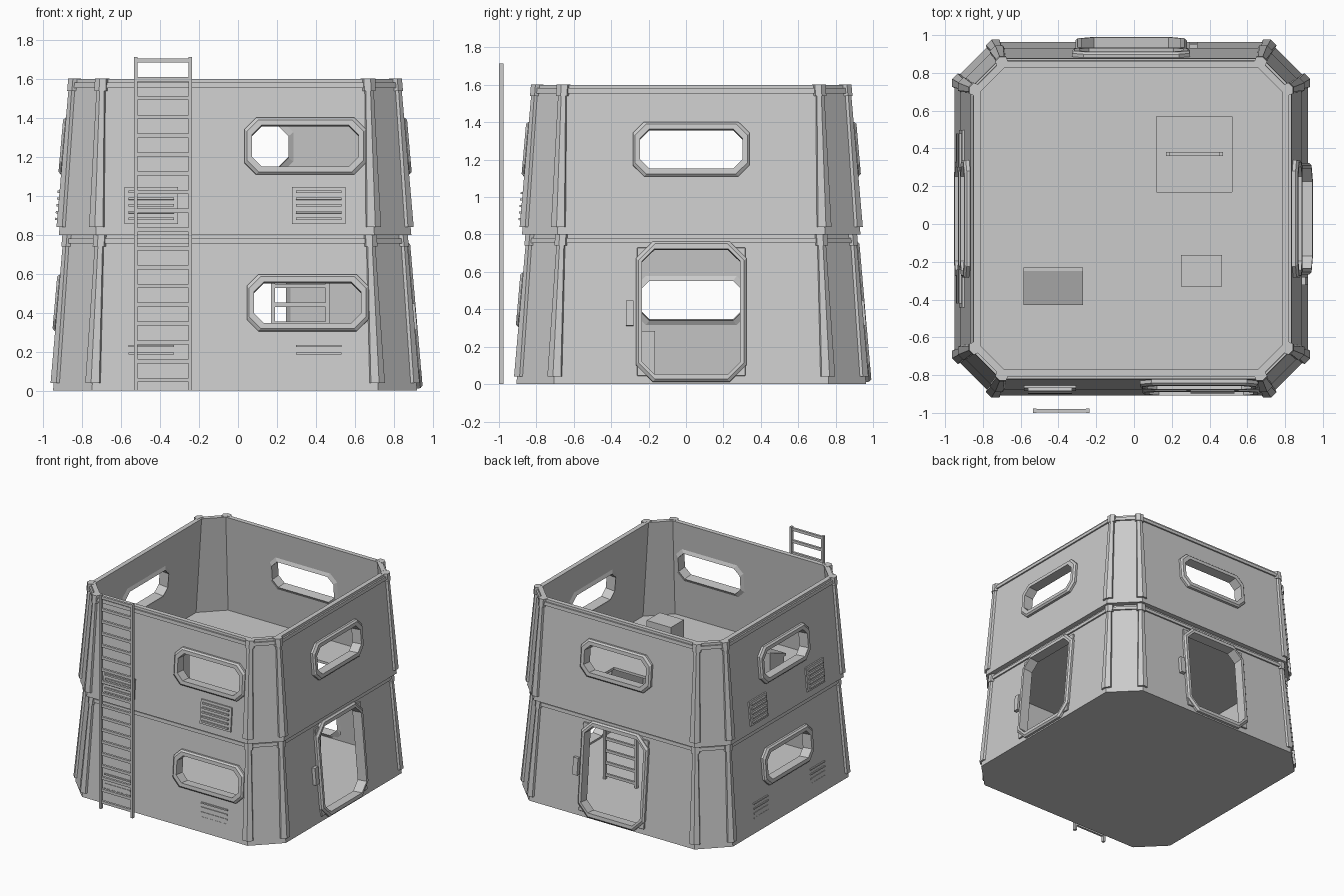
import bpy, bmesh, math
from mathutils import Vector, Matrix

if "Cube" in bpy.data.objects:
    bpy.data.objects.remove(bpy.data.objects["Cube"])

CX, CY = -0.015, 0.028
grey = bpy.data.materials.new("light_grey")
grey.diffuse_color = (0.6, 0.6, 0.6, 1)
grey.use_nodes = True
grey.node_tree.nodes["Principled BSDF"].inputs["Base Color"].default_value = grey.diffuse_color


def finish(name, bm):
    bmesh.ops.recalc_face_normals(bm, faces=bm.faces)
    me = bpy.data.meshes.new(name)
    bm.to_mesh(me)
    bm.free()
    ob = bpy.data.objects.new(name, me)
    me.materials.append(grey)
    bpy.context.collection.objects.link(ob)
    return ob


def loft(bm, rings, torus=False):
    vs = [[bm.verts.new(p) for p in r] for r in rings]
    n = len(vs[0])
    for k in range(len(vs) if torus else len(vs) - 1):
        a, b = vs[k], vs[(k + 1) % len(vs)]
        for i in range(n):
            bm.faces.new((a[i], a[(i + 1) % n], b[(i + 1) % n], b[i]))
    if not torus:
        bm.faces.new(vs[0])
        bm.faces.new(vs[-1])


def box(bm, x0, x1, y0, y1, z0, z1, m=Matrix()):
    loft(bm, [[m @ Vector((x, y, z)) for x, y in ((x0, y0), (x1, y0), (x1, y1), (x0, y1))]
              for z in (z0, z1)])


def chamfered(hu, hv, c):
    return [(hu - c, -hv), (hu, c - hv), (hu, hv - c), (hu - c, hv),
            (c - hu, hv), (-hu, hv - c), (-hu, c - hv), (c - hu, -hv)]


class Storey:
    # tapered octagon: h = half size, w = half width of the main faces
    def __init__(self, z0, h0, w0, h1, w1):
        self.z0, self.h0, self.w0, self.h1, self.w1 = z0, h0, w0, h1, w1
        self.tilt = math.atan((h0 - h1) / 0.8)

    def ring(self, z, off=0.0):
        t = (z - self.z0) / 0.8
        h = self.h0 + (self.h1 - self.h0) * t + off
        w = self.w0 + (self.w1 - self.w0) * t + off * 0.414
        return [Vector((CX + x, CY + y, z)) for x, y in chamfered(h, h, h - w)]

    # matrix placing (across, up, outward) on a wall
    def wall(self, side, u, z):
        ang = {"front": -90, "right": 0, "back": 90, "left": 180}[side]
        a = math.radians(ang)
        out, across, up = Vector((math.cos(a), math.sin(a), 0)), Vector((-math.sin(a), math.cos(a), 0)), Vector((0, 0, 1))
        h = self.h0 + (self.h1 - self.h0) * (z - self.z0) / 0.8
        n = out * math.cos(self.tilt) + up * math.sin(self.tilt)
        v = up * math.cos(self.tilt) - out * math.sin(self.tilt)
        p = Vector((CX, CY, z)) + out * h + across * u
        m = Matrix((across, v, n)).transposed().to_4x4()
        m.translation = p
        return m


lower = Storey(0.0, 0.935, 0.735, 0.865, 0.695)
upper = Storey(0.8, 0.905, 0.715, 0.835, 0.687)


def frame(name, m, outer, inner, lift, bevel):
    (hu, hv, c), (iu, iv, ic) = outer, inner
    rows = [(hu, hv, c, -0.03), (hu, hv, c, lift - bevel), (hu - bevel, hv - bevel, c, lift),
            (iu, iv, ic, lift), (iu, iv, ic, -0.05)]
    bm = bmesh.new()
    loft(bm, [[m @ Vector((u, v, n)) for u, v in chamfered(a, b, cc)] for a, b, cc, n in rows], True)
    finish(name, bm)


WIN, WIN_IN = (0.312, 0.146, 0.06), (0.274, 0.106, 0.05)
DOOR, DOOR_IN = (0.295, 0.376, 0.09), (0.262, 0.336, 0.065)
openings = {
    "lower": [("front", 0.372, 0.45, WIN, WIN_IN), ("left", 0, 0.45, WIN, WIN_IN),
              ("right", 0, 0.386, DOOR, DOOR_IN), ("back", 0, 0.386, DOOR, DOOR_IN)],
    "upper": [("front", 0.36, 1.255, WIN, WIN_IN)] +
             [(s, 0, 1.255, WIN, WIN_IN) for s in ("left", "right", "back")]}

for tag, st in (("lower", lower), ("upper", upper)):
    z0, z1 = st.z0, st.z0 + 0.8
    # hollow shell with floor
    bm = bmesh.new()
    loft(bm, [st.ring(z0), st.ring(z1), st.ring(z1, -0.037), st.ring(z0 + 0.02, -0.037)])
    shell = finish(tag + "_shell", bm)
    # cut openings, and the floor hatch upstairs
    cut = bmesh.new()
    for side, u, z, o, i in openings[tag]:
        m = st.wall(side, u, z)
        loft(cut, [[m @ Vector((a, b, n)) for a, b in chamfered(i[0] + 0.004, i[1] + 0.004, i[2])]
                   for n in (-0.12, 0.1)])
        frame(f"{tag}_{side}_{'door' if o is DOOR else 'window'}_frame", m, o, i, 0.03, 0.012)
        if o is DOOR:
            frame(f"{side}_door_backing", m, (0.29, 0.345, 0.004), DOOR_IN, 0.012, 0.002)
            pad = bmesh.new()
            box(pad, -0.35, -0.308, -0.075, 0.06, -0.01, 0.028, m)
            finish(f"{side}_door_keypad", pad)
    if tag == "upper":
        box(cut, 0.12, 0.52, 0.17, 0.57, 0.7, 0.9)
    cutter = finish("cutter", cut)
    mod = shell.modifiers.new("openings", "BOOLEAN")
    mod.object, mod.operation, mod.solver = cutter, "DIFFERENCE", "EXACT"
    bpy.context.view_layer.objects.active = shell
    bpy.ops.object.modifier_apply(modifier="openings")
    bpy.data.objects.remove(cutter)

    # trim band below the rim
    bm = bmesh.new()
    loft(bm, [st.ring(z1 - 0.045, -0.01), st.ring(z1 - 0.045, 0.012),
              st.ring(z1 - 0.018, 0.012), st.ring(z1 - 0.018, -0.01)], True)
    finish(tag + "_trim_band", bm)

    # corner ribs and top clips wrapping each octagon edge
    bm = bmesh.new()
    for za, zb, wa, wb, t in ((z0 + 0.04, z1 - 0.01, 0.042, 0.022, 0.016),
                              (z1 - 0.06, z1 + 0.002, 0.034, 0.034, 0.022)):
        for i in range(8):
            rows = []
            for z, wd in ((za, wa), (zb, wb)):
                r, q, inn = st.ring(z), st.ring(z, t), st.ring(z, -0.02)
                da = (r[i - 1] - r[i]).normalized() * wd
                db = (r[(i + 1) % 8] - r[i]).normalized() * wd
                rows.append([inn[i] + da, q[i] + da, q[i], q[i] + db, inn[i] + db, inn[i]])
            loft(bm, rows)
    finish(tag + "_corner_ribs", bm)

    # vent grilles on the front and left walls
    for side, half, us in (("front", 0.137, (-0.43, 0.43)), ("left", 0.11, (-0.36, 0.36))):
        bm = bmesh.new()
        for u in us:
            if tag == "upper":
                m = st.wall(side, u, 0.95)
                box(bm, -half, half, -0.095, 0.095, -0.01, 0.012, m)
                for k in range(5):
                    v = -0.07 + 0.035 * k
                    box(bm, -half + 0.02, half - 0.02, v - 0.006, v + 0.006, 0, 0.026, m)
            else:
                m = st.wall(side, u, 0.17)
                for k in range(4):
                    v = -0.055 + 0.038 * k
                    box(bm, -half + 0.02, half - 0.02, v - 0.005, v + 0.005, -0.01, 0.002 + 0.003 * k, m)
        finish(f"{tag}_{side}_vents", bm)

    # storage crate on each floor
    bm = bmesh.new()
    box(bm, 0.25, 0.465, -0.33, -0.165, z0 + 0.015, z0 + 0.283)
    finish(tag + "_crate", bm)


def ladder(name, x0, x1, y0, y1, top, first, step, count):
    bm = bmesh.new()
    for x in (x0, x1 - 0.02):
        box(bm, x, x + 0.02, y0, y1, 0, top)
    for k in range(count):
        z = first + step * k
        box(bm, x0 + 0.01, x1 - 0.01, y0 + 0.003, y1 - 0.003, z - 0.011, z + 0.011)
    finish(name, bm)


ladder("outside_ladder", -0.535, -0.235, -1.0, -0.976, 1.713, 0.055, 0.0965, 18)
ladder("inside_ladder", 0.17, 0.47, 0.36, 0.382, 0.8, 0.055, 0.0965, 8)

# console with a sloped top on the upper floor
bm = bmesh.new()
loft(bm, [[Vector((x, y, z)) for y, z in
           ((-0.41, 0.815), (-0.41, 0.98), (-0.43, 0.98), (-0.43, 1.0), (-0.25, 1.07), (-0.23, 1.07), (-0.23, 0.815))]
          for x in (-0.585, -0.27)])
finish("console", bm)
